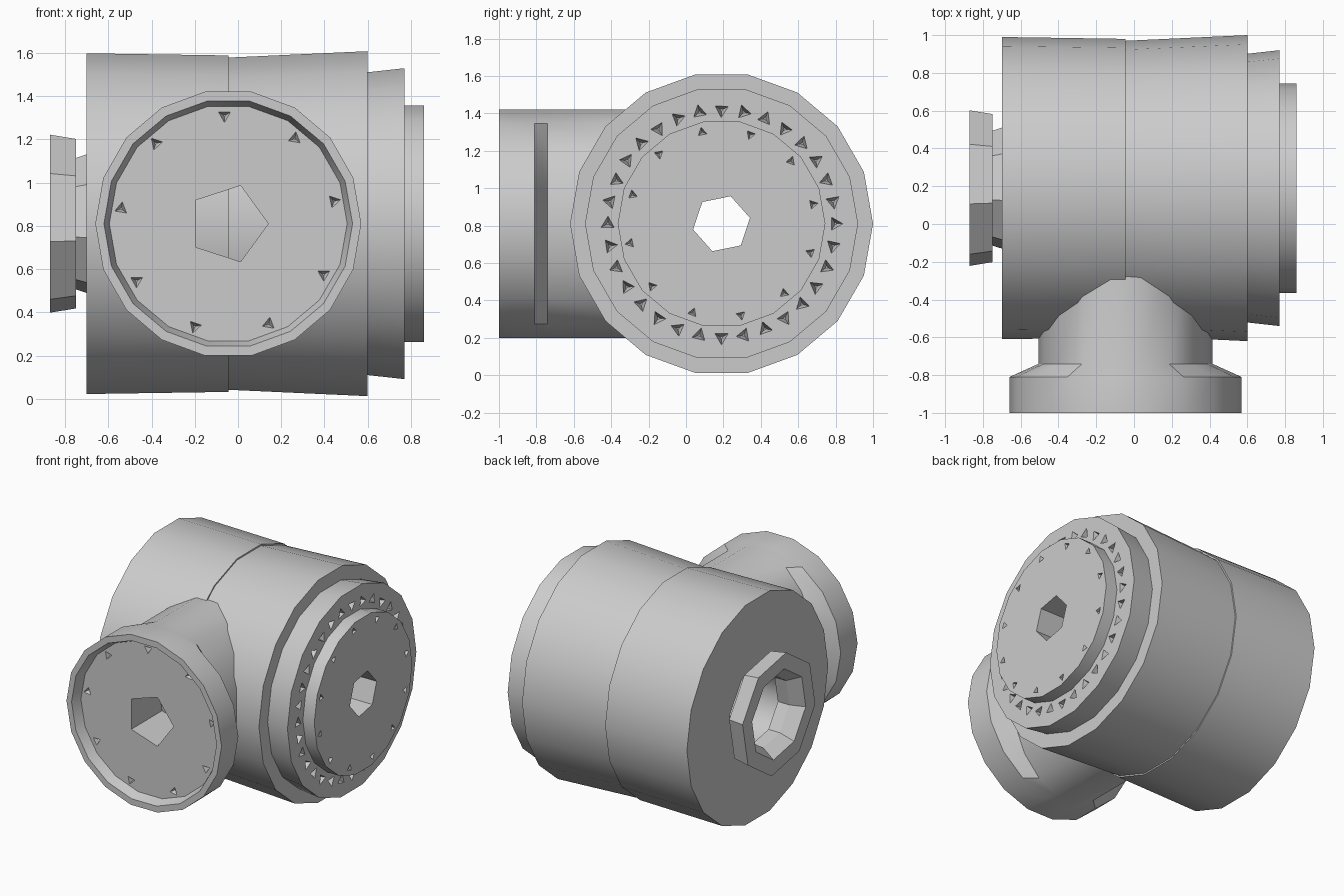
import bpy, bmesh, math
from mathutils import Matrix, Vector

cube = bpy.data.objects.get("Cube")
if cube:
    bpy.data.objects.remove(cube, do_unlink=True)

grey = bpy.data.materials.new("plain_grey")
grey.use_nodes = True
GREY = (0.6, 0.6, 0.6, 1)
grey.diffuse_color = GREY
grey.node_tree.nodes["Principled BSDF"].inputs["Base Color"].default_value = GREY

AXIS_Y, AXIS_Z, PIPE_X = 0.19, 0.81, -0.045


def place(axis, t, u, v):
    """Point at distance t along an axis, offset u sideways and v up."""
    if axis == "X":
        return Vector((t, AXIS_Y + u, AXIS_Z + v))
    return Vector((PIPE_X + u, t, AXIS_Z + v))


def finish(bm, name):
    bmesh.ops.remove_doubles(bm, verts=bm.verts, dist=0.0001)
    bmesh.ops.recalc_face_normals(bm, faces=bm.faces)
    mesh = bpy.data.meshes.new(name)
    bm.to_mesh(mesh)
    bm.free()
    obj = bpy.data.objects.new(name, mesh)
    bpy.context.collection.objects.link(obj)
    mesh.materials.append(grey)
    return obj


def lathe(name, axis, profile, sides, turn=0.0):
    """Revolve a closed profile of (distance, width radius[, height radius])."""
    bm = bmesh.new()
    rings = []
    for t, a, *b in profile:
        b = b[0] if b else a
        angles = [turn + math.tau * i / sides for i in range(sides)]
        rings.append([bm.verts.new(place(axis, t, a * math.cos(q), b * math.sin(q)))
                      for q in angles])
    for r, ring in enumerate(rings):
        after = rings[(r + 1) % len(rings)]
        if profile[r][1] == 0 and profile[(r + 1) % len(rings)][1] == 0:
            continue
        for i in range(sides):
            j = (i + 1) % sides
            bm.faces.new((ring[i], ring[j], after[j], after[i]))
    return finish(bm, name)


def prism(bm, axis, sides, radius, start, end, u=0.0, v=0.0, turn=0.0, tip=1.0):
    """Add a straight or tapered cutter to a bmesh."""
    caps = []
    for t, r in ((start, radius), (end, radius * tip)):
        caps.append([bm.verts.new(place(axis, t,
                     u + r * math.cos(turn + math.tau * i / sides),
                     v + r * math.sin(turn + math.tau * i / sides))) for i in range(sides)])
    bm.faces.new(caps[0])
    bm.faces.new(caps[1])
    for i in range(sides):
        j = (i + 1) % sides
        bm.faces.new((caps[0][i], caps[0][j], caps[1][j], caps[1][i]))


def dents(bm, axis, count, ring, size, start, end, shift=0.0):
    """Add a circle of small three-sided notches."""
    for i in range(count):
        q = math.tau * (i + shift) / count
        prism(bm, axis, 3, size, start, end, ring * math.cos(q), ring * math.sin(q),
              q + 0.5 * (i % 3), 0.2)


def cut(target, bm):
    cutter = finish(bm, target.name + "_cutter")
    cutter.hide_render = True
    mod = target.modifiers.new("cut", "BOOLEAN")
    mod.solver = "EXACT"
    mod.object = cutter
    bpy.context.view_layer.objects.active = target
    bpy.ops.object.modifier_apply(modifier=mod.name)
    bpy.data.objects.remove(cutter, do_unlink=True)


# Two halves of the hollow drum, meeting at a shallow seam
drum_left = lathe("drum_plain_half", "X",
                  [(-0.7, 0.8), (-0.045, 0.79), (-0.045, 0.26), (-0.7, 0.26)], 18)
drum_right = lathe("drum_collar_half", "X",
                   [(-0.045, 0.78), (0.6, 0.81), (0.6, 0.26), (-0.045, 0.26)], 18)

# Stepped end collar with raised disc, ring of notches and centre hole
collar = lathe("end_collar", "X",
               [(0.59, 0), (0.59, 0.71), (0.77, 0.73), (0.77, 0.555),
                (0.86, 0.555), (0.86, 0)], 18)
bm = bmesh.new()
prism(bm, "X", 6, 0.155, 0.5, 0.95, turn=0.2)
dents(bm, "X", 32, 0.608, 0.045, 0.78, 0.7)
dents(bm, "X", 12, 0.5, 0.03, 0.865, 0.82, 0.4)
cut(collar, bm)

# Flanged socket on the plain end
socket = lathe("end_socket", "X",
               [(-0.87, 0.42), (-0.75, 0.4), (-0.75, 0.31), (-0.69, 0.33),
                (-0.69, 0.25), (-0.78, 0.25), (-0.87, 0.31)], 8, 0.2)

# Front pipe: oval neck, round flange, recessed disc
pipe = lathe("front_pipe", "Y",
             [(-0.2, 0, 0), (-0.2, 0.46, 0.62), (-0.74, 0.46, 0.62), (-0.81, 0.615, 0.62),
              (-1.0, 0.615, 0.62), (-1.0, 0.575), (-0.93, 0.55), (-0.93, 0, 0)], 18)
bm = bmesh.new()
prism(bm, "Y", 5, 0.185, -1.1, -0.4)
dents(bm, "Y", 9, 0.5, 0.035, -0.935, -0.89, 0.3)
cut(pipe, bm)

# Soft rounds with crisp rims
for obj in (drum_left, drum_right, collar, socket, pipe):
    bpy.ops.object.select_all(action="DESELECT")
    obj.select_set(True)
    bpy.context.view_layer.objects.active = obj
    bpy.ops.object.shade_smooth_by_angle(angle=math.radians(30))
